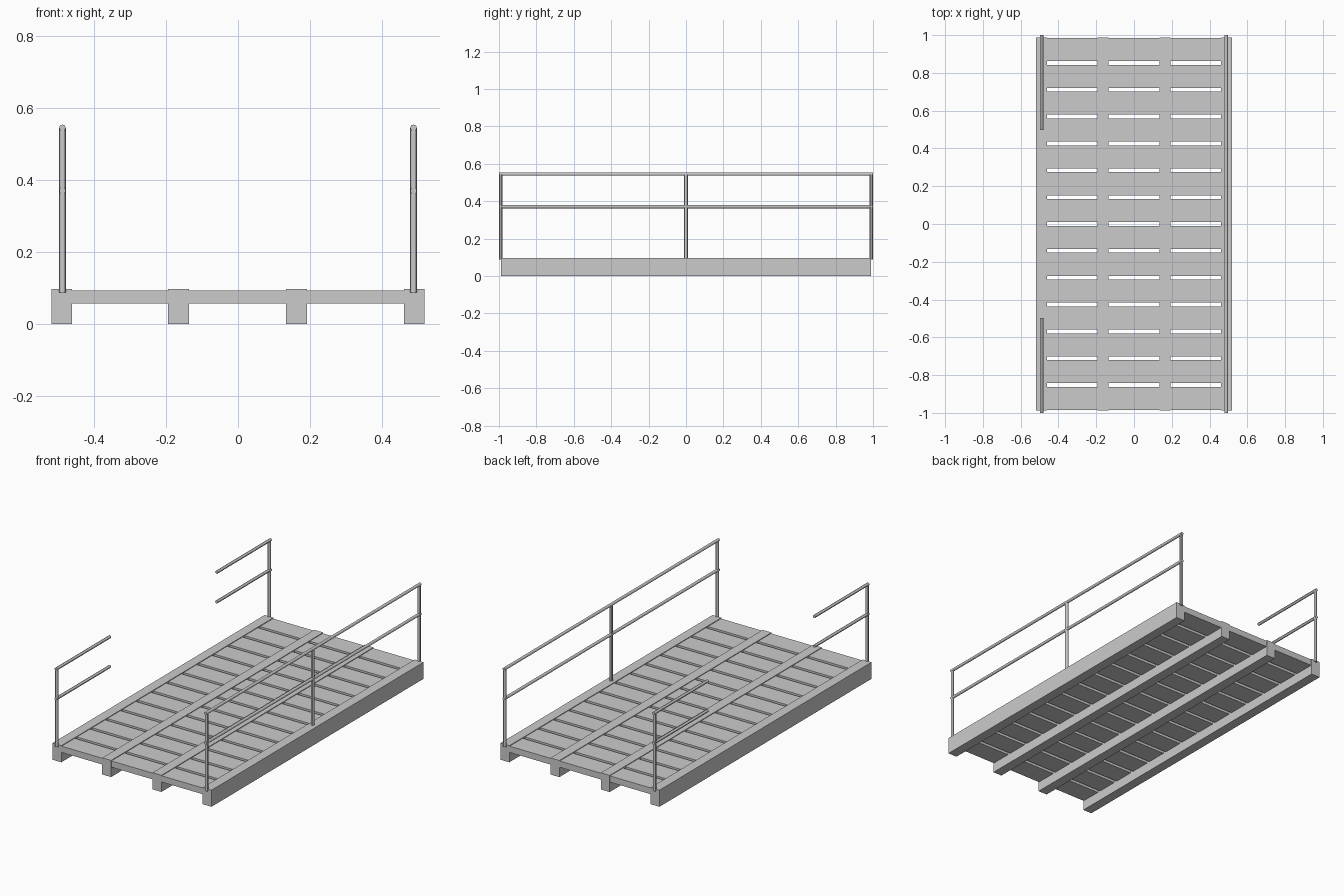
import bpy
from mathutils import Vector

if "Cube" in bpy.data.objects:
    bpy.data.objects.remove(bpy.data.objects["Cube"])


def box(name, lo, hi):
    lo, hi = Vector(lo), Vector(hi)
    bpy.ops.mesh.primitive_cube_add(size=1, location=(lo + hi) / 2)
    ob = bpy.context.object
    ob.name = name
    ob.scale = hi - lo
    bpy.ops.object.transform_apply(location=False, rotation=False, scale=True)
    return ob


def tube(name, a, b, r=0.0095):
    a, b = Vector(a), Vector(b)
    d = b - a
    bpy.ops.mesh.primitive_cylinder_add(vertices=12, radius=r, depth=d.length, location=(a + b) / 2)
    ob = bpy.context.object
    ob.name = name
    ob.rotation_euler = d.to_track_quat('Z', 'Y').to_euler()
    bpy.ops.object.shade_smooth_by_angle()
    return ob


# Lengthwise beams
for x in (-0.49, -0.165, 0.163, 0.49):
    box("beam", (x - 0.029, -0.988, 0), (x + 0.029, 0.988, 0.098))

# Cross planks with narrow gaps
PLANKS, GAP, HALF = 14, 0.02, 0.985
pitch = (2 * HALF + GAP) / PLANKS
for i in range(PLANKS):
    y = -HALF + i * pitch
    box("deck_plank", (-0.475, y, 0.057), (0.475, y + pitch - GAP, 0.094))

# Handrail posts: the left side is open in the middle
X, TOP, MID = 0.488, 0.546, 0.371
for x, y in ((X, -0.99), (X, 0), (X, 0.99), (-X, -0.99), (-X, 0.99)):
    tube("rail_post", (x, y, 0.088), (x, y, TOP))

# Top and middle rails
for z in (TOP, MID):
    tube("long_rail", (X, -1, z), (X, 1, z), 0.0088)
    for s in (-1, 1):
        tube("short_rail", (-X, s * 0.497, z), (-X, s, z), 0.0088)
